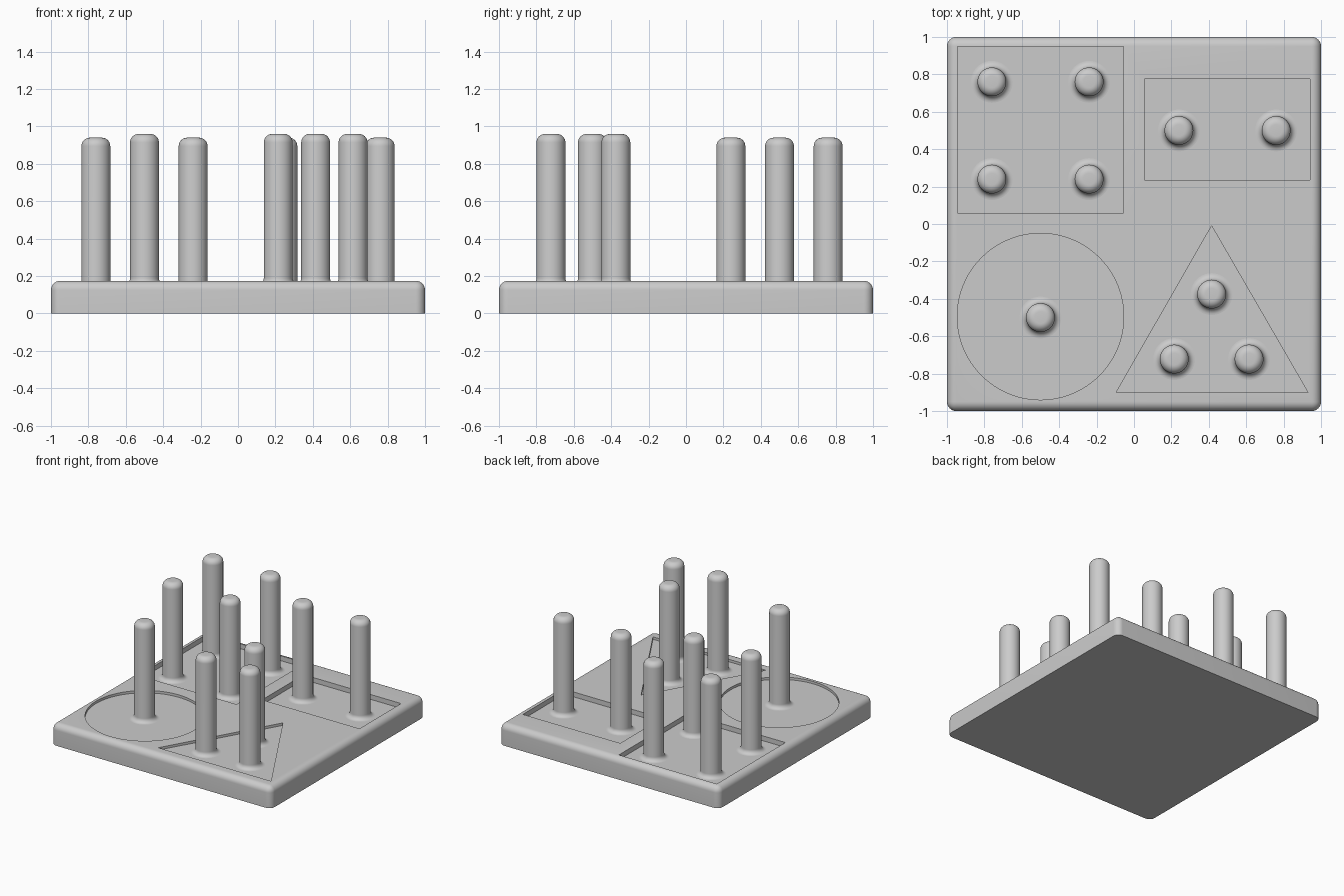
import bpy, bmesh
from math import sin, cos, pi, radians

if "Cube" in bpy.data.objects:
    bpy.data.objects.remove(bpy.data.objects["Cube"])

TOP, SHALLOW, DEEP = 0.175, 0.02, 0.04
PEG_HEIGHT, PEG_R, FILLET, ROUND = 0.805, 0.077, 0.035, 0.045

grey = bpy.data.materials.new("plain grey")
grey.use_nodes = True
colour = (0.6, 0.6, 0.6, 1)
grey.diffuse_color = colour
grey.node_tree.nodes["Principled BSDF"].inputs["Base Color"].default_value = colour


def add_object(name, bm):
    bmesh.ops.recalc_face_normals(bm, faces=bm.faces)
    mesh = bpy.data.meshes.new(name)
    bm.to_mesh(mesh)
    bm.free()
    mesh.materials.append(grey)
    obj = bpy.data.objects.new(name, mesh)
    bpy.context.collection.objects.link(obj)
    return obj


def activate(obj):
    bpy.ops.object.select_all(action='DESELECT')
    obj.select_set(True)
    bpy.context.view_layer.objects.active = obj


def smooth(obj):
    activate(obj)
    bpy.ops.object.shade_smooth_by_angle(angle=radians(35))


def prism(name, outline, z0, z1):
    bm = bmesh.new()
    face = bm.faces.new([bm.verts.new((x, y, z0)) for x, y in outline])
    ext = bmesh.ops.extrude_face_region(bm, geom=[face])
    for v in ext["geom"]:
        if isinstance(v, bmesh.types.BMVert):
            v.co.z = z1
    return add_object(name, bm)


def rectangle(x0, x1, y0, y1):
    return [(x0, y0), (x1, y0), (x1, y1), (x0, y1)]


# Base board: rounded sides and top, sharp underside
board = prism("base_board", rectangle(-1, 1, -1, 1), 0, TOP)
bm = bmesh.new()
bm.from_mesh(board.data)
edges = [e for e in bm.edges if max(v.co.z for v in e.verts) > 0.1]
bmesh.ops.bevel(bm, geom=edges, offset=0.05, segments=8, profile=0.5, affect='EDGES')
bm.to_mesh(board.data)
bm.free()

# Shaped recesses cut into the top
circle = [(-0.5 + 0.445 * cos(2 * pi * i / 96), -0.495 + 0.445 * sin(2 * pi * i / 96))
          for i in range(96)]
recesses = {
    "square": (rectangle(-0.945, -0.055, 0.06, 0.95), DEEP),
    "rectangle": (rectangle(0.055, 0.94, 0.235, 0.775), DEEP),
    "circle": (circle, SHALLOW),
    "triangle": ([(-0.095, -0.9), (0.93, -0.9), (0.415, -0.01)], SHALLOW),
}
for shape, (outline, depth) in recesses.items():
    cutter = prism(shape + "_cutter", outline, TOP - depth, TOP + 0.1)
    cutter.hide_render = True
    activate(board)
    mod = board.modifiers.new(shape, 'BOOLEAN')
    mod.operation = 'DIFFERENCE'
    mod.solver = 'EXACT'
    mod.object = cutter
    bpy.ops.object.modifier_apply(modifier=mod.name)
    bpy.data.objects.remove(cutter)
smooth(board)


# Pegs: lathed profile with a flared foot and a rounded top
def peg(name, x, y, floor, sides=40, steps=8):
    arc = [i * pi / 2 / steps for i in range(steps + 1)]
    profile = [(PEG_R + FILLET * (1 - sin(a)), FILLET * (1 - cos(a))) for a in arc]
    profile += [(PEG_R - ROUND * (1 - cos(a)), PEG_HEIGHT - ROUND * (1 - sin(a))) for a in arc]
    bm = bmesh.new()
    rings = [[bm.verts.new((r * cos(2 * pi * i / sides), r * sin(2 * pi * i / sides), z))
              for i in range(sides)] for r, z in profile]
    for low, high in zip(rings, rings[1:]):
        for i in range(sides):
            j = (i + 1) % sides
            bm.faces.new((low[i], low[j], high[j], high[i]))
    bm.faces.new(rings[-1])
    bm.faces.new(rings[0][::-1])
    obj = add_object(name, bm)
    obj.location = (x, y, floor)
    smooth(obj)


peg_spots = {
    "square": [(-0.76, 0.76), (-0.24, 0.76), (-0.76, 0.24), (-0.24, 0.24)],
    "rectangle": [(0.24, 0.5), (0.76, 0.5)],
    "circle": [(-0.5, -0.5)],
    "triangle": [(0.415, -0.375), (0.215, -0.722), (0.615, -0.722)],
}
for shape, spots in peg_spots.items():
    for n, (x, y) in enumerate(spots, 1):
        peg(f"{shape}_peg_{n}", x, y, TOP - recesses[shape][1])
